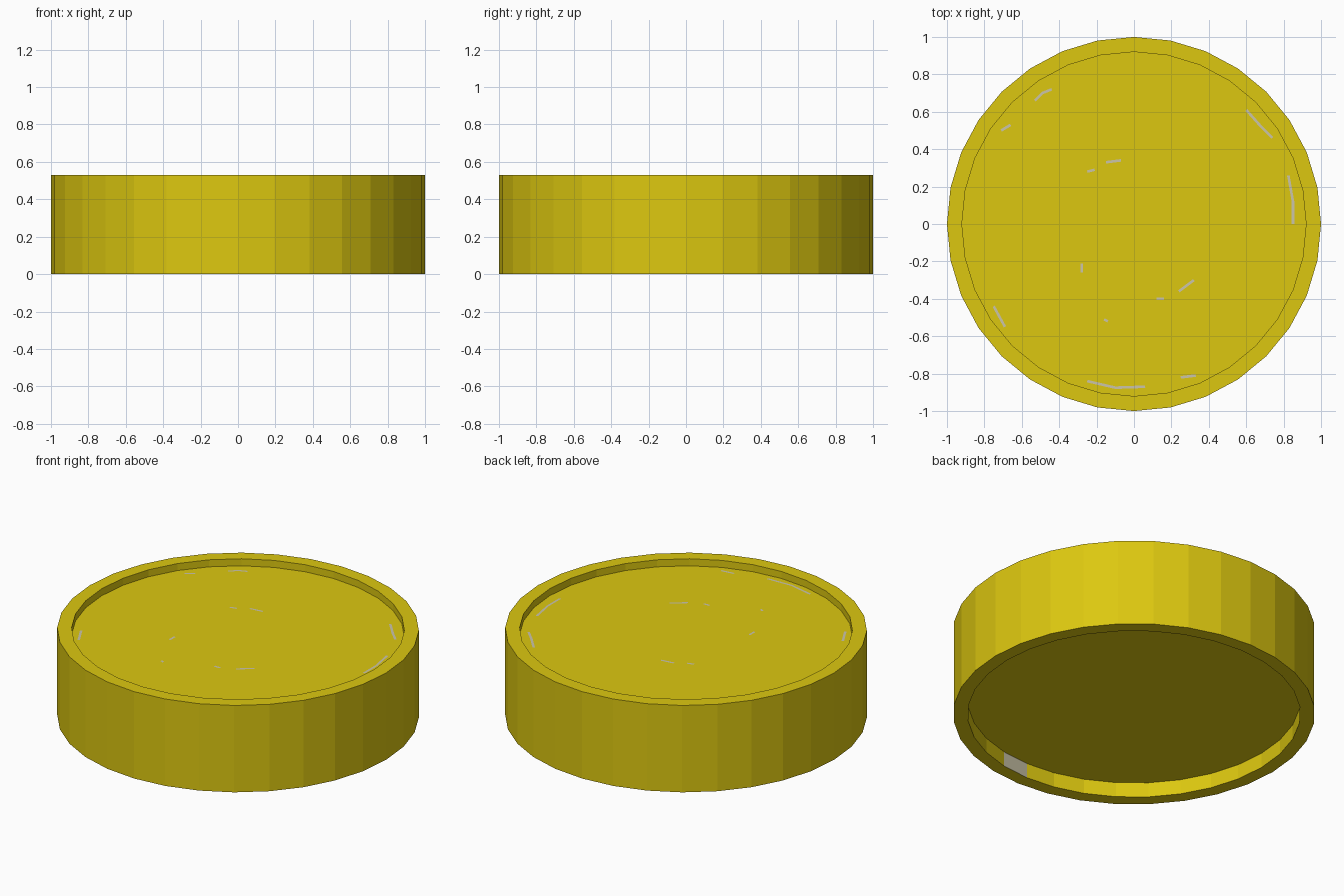
import bpy, bmesh, math
from mathutils import Vector

if "Cube" in bpy.data.objects:
    bpy.data.objects.remove(bpy.data.objects["Cube"])

SIDES, HEIGHT, R_OUT, R_IN = 32, 0.53, 1.0, 0.92
TOP_FLOOR, BOTTOM_FLOOR = 0.487, 0.09


def material(name, rgb):
    m = bpy.data.materials.new(name)
    m.diffuse_color = (*rgb, 1.0)
    m.use_nodes = True
    m.node_tree.nodes["Principled BSDF"].inputs["Base Color"].default_value = m.diffuse_color
    return m


yellow = material("mustard yellow", (0.72, 0.575, 0.005))
grey = material("scuffed grey", (0.60, 0.56, 0.40))


def make_object(name, bm, mats):
    me = bpy.data.meshes.new(name)
    bm.to_mesh(me)
    bm.free()
    for m in mats:
        me.materials.append(m)
    ob = bpy.data.objects.new(name, me)
    bpy.context.collection.objects.link(ob)
    return ob


# Round disc with a raised rim and a recess on both faces
bm = bmesh.new()
profile = [(R_IN, BOTTOM_FLOOR), (R_IN, 0), (R_OUT, 0),
           (R_OUT, HEIGHT), (R_IN, HEIGHT), (R_IN, TOP_FLOOR)]
rings = []
for r, z in profile:
    rings.append([bm.verts.new((r * math.cos(2 * math.pi * i / SIDES),
                                r * math.sin(2 * math.pi * i / SIDES), z))
                  for i in range(SIDES)])
for k in range(len(rings) - 1):
    a, b = rings[k], rings[k + 1]
    for i in range(SIDES):
        j = (i + 1) % SIDES
        f = bm.faces.new((a[i], a[j], b[j], b[i]))
        # one worn facet inside the lower recess
        f.material_index = 1 if (k == 0 and i == 24) else 0
bm.faces.new(rings[-1])
bm.faces.new(rings[0][::-1])
bmesh.ops.recalc_face_normals(bm, faces=bm.faces[:])
make_object("rimmed_disc", bm, [yellow, grey])

# Thin scuff marks on the upper face
scuffs = [
    [(-.53, .66), (-.49, .70), (-.44, .72)],
    [(-.71, .50), (-.66, .53)],
    [(-.25, .28), (-.21, .29)],
    [(-.15, .33), (-.07, .34)],
    [(.60, .61), (.68, .52), (.74, .46)],
    [(.825, .26), (.85, .12), (.85, 0)],
    [(-.28, -.21), (-.28, -.26)],
    [(.12, -.40), (.16, -.40)],
    [(.24, -.36), (.32, -.30)],
    [(-.16, -.51), (-.14, -.52)],
    [(-.75, -.44), (-.69, -.55)],
    [(-.25, -.84), (-.10, -.875), (.06, -.87)],
    [(.25, -.82), (.33, -.81)],
]
bm = bmesh.new()
for path in scuffs:
    pairs = []
    for i, p in enumerate(path):
        d = Vector(path[min(i + 1, len(path) - 1)]) - Vector(path[max(i - 1, 0)])
        n = Vector((-d.y, d.x)).normalized() * 0.007
        pairs.append([bm.verts.new((p[0] + s * n.x, p[1] + s * n.y, TOP_FLOOR + 0.002))
                      for s in (1, -1)])
    for (a, b), (c, d) in zip(pairs, pairs[1:]):
        bm.faces.new((a, b, d, c))
make_object("scuff_marks", bm, [grey])
